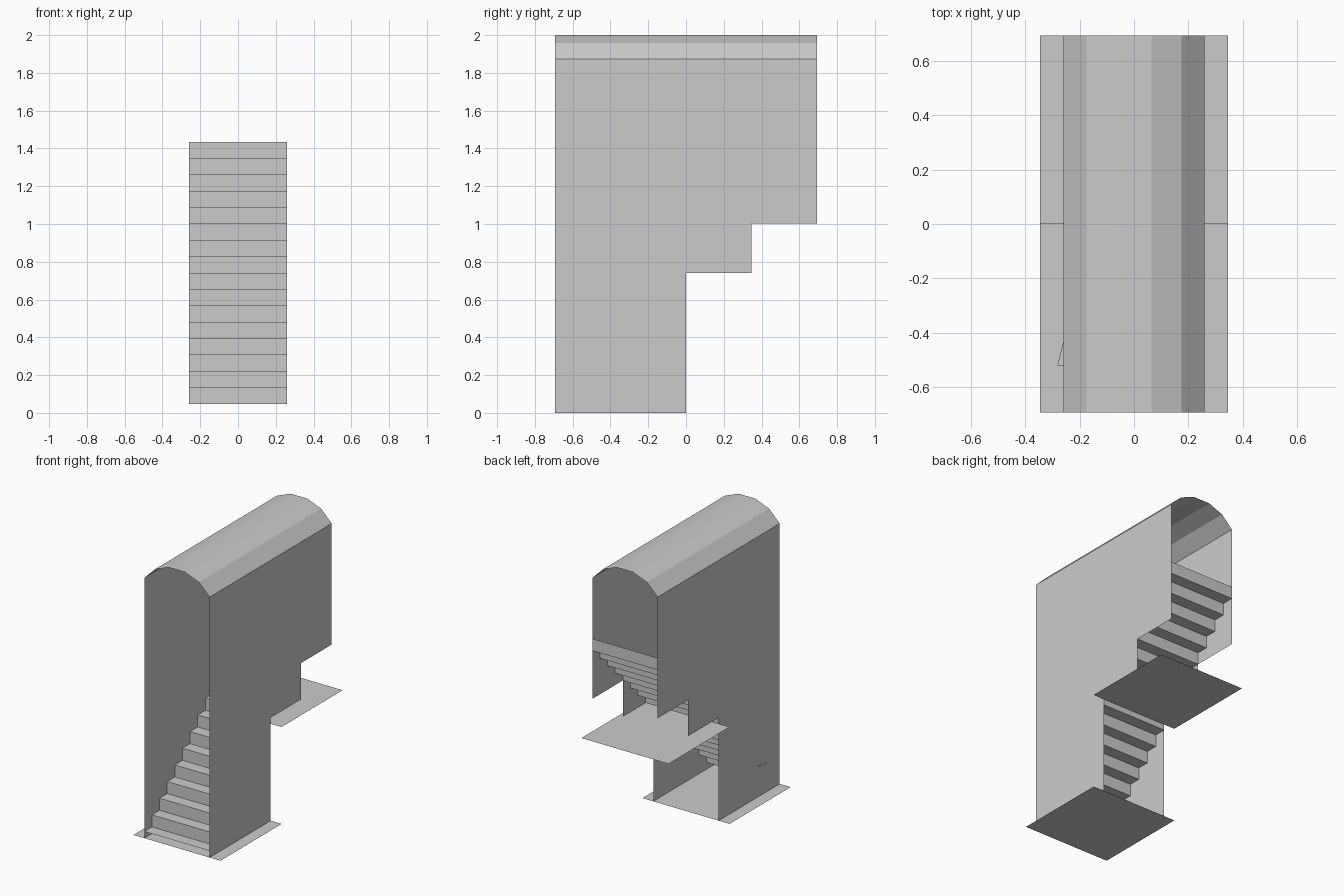
import bpy

if "Cube" in bpy.data.objects:
    bpy.data.objects.remove(bpy.data.objects["Cube"])

W = 0.26             # half width of the passage
S = 0.0867           # tread depth and riser height
L = 8 * S            # half length
SPRING = 1.873       # height where the vault starts


def make(name, verts, faces):
    mesh = bpy.data.meshes.new(name)
    mesh.from_pydata(verts, [], faces)
    mesh.update()
    ob = bpy.data.objects.new(name, mesh)
    bpy.context.collection.objects.link(ob)
    return ob


def strip(name, profile):
    """Sheet made by sweeping a list of edge pairs."""
    verts = [p for pair in profile for p in pair]
    faces = [(2*i, 2*i + 1, 2*i + 3, 2*i + 2) for i in range(len(profile) - 1)]
    return make(name, verts, faces)


# Side walls with the stepped underside, as one panel per bay
bays = [(-L, 0, 0), (0, L / 2, 0.741), (L / 2, L, 1.002)]
outline = []
for y0, y1, z in bays:
    outline += [(y0, z), (y1, z)]
outline += [(L, SPRING), (-L, SPRING)]
for name, x in (("left_wall", -W), ("right_wall", W)):
    pts = outline if x > 0 else outline[::-1]
    make(name, [(x, y, z) for y, z in pts], [tuple(range(len(pts)))])

# Five-sided vaulted roof
half = [(W, SPRING), (0.175, 1.957), (0.065, 2.0)]
arch = half + [(-x, z) for x, z in reversed(half)]
strip("vault_roof", [((x, -L, z), (x, L, z)) for x, z in arch])

# Thin zigzag flight of stairs
zigzag = []
for i in range(17):
    y, z = -L + i * S, 0.048 + i * S
    if i:
        zigzag.append((y, z - S))
    zigzag.append((y, z))
zigzag = zigzag[:1] + zigzag[1:]
strip("stairs", [((-W, y, z), (W, y, z)) for y, z in zigzag])

# Small sliver where the third tread pokes through the left wall
ty, tz = -L + 2 * S, 0.048 + 2 * S
make("tread_sliver", [(-W, ty, tz), (-W, ty + S, tz), (-0.282, ty, tz)], [(0, 1, 2)])

# Lower and upper floor sheets
P = 4 * S
for name, y0, z in (("lower_floor", -L, 0), ("upper_floor", 0, 0.697)):
    make(name, [(-P, y0, z), (P, y0, z), (P, y0 + L, z), (-P, y0 + L, z)], [(0, 1, 2, 3)])
